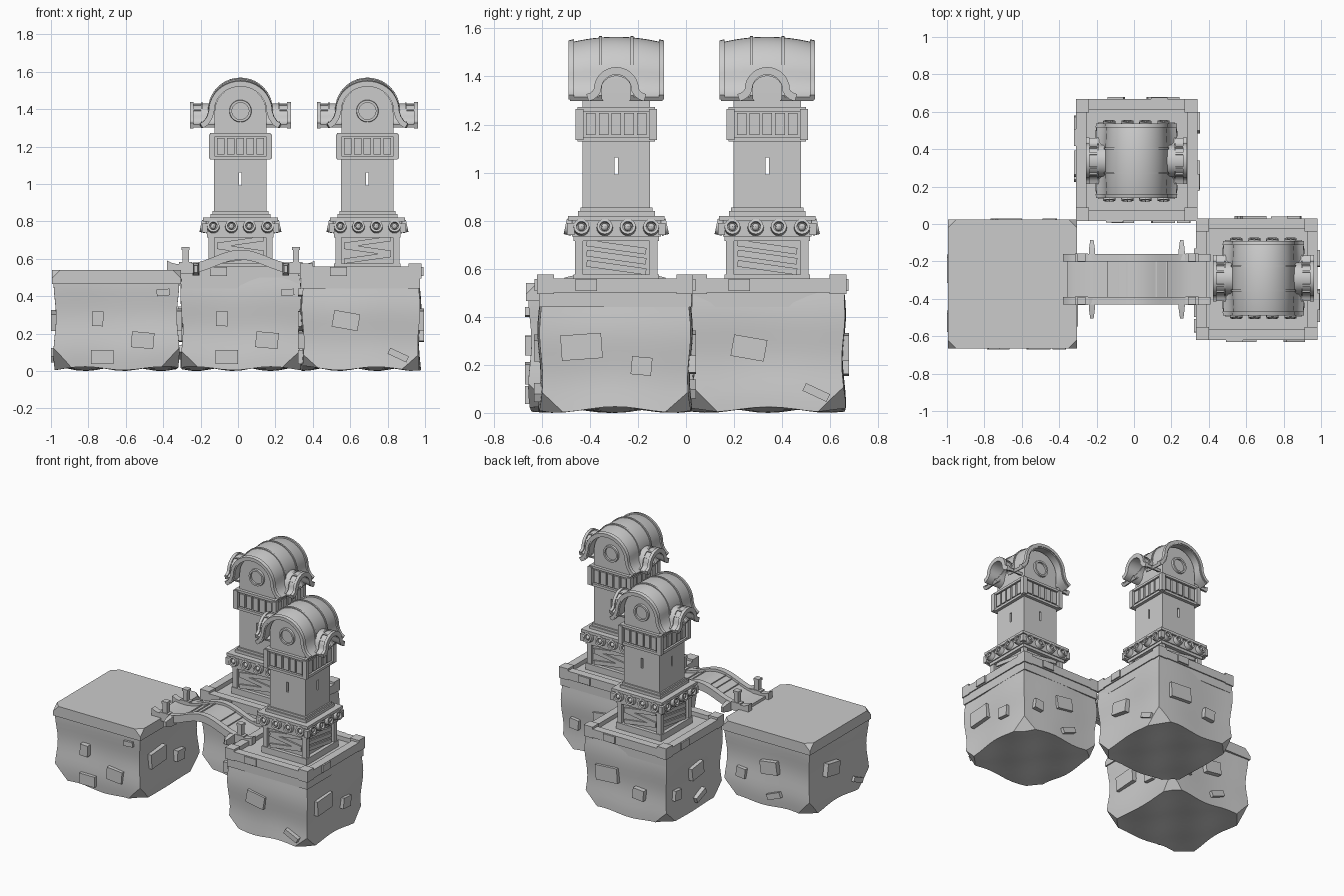
import bpy, bmesh
from math import sin, cos, pi, radians
from mathutils import Matrix, Vector

if "Cube" in bpy.data.objects:
    bpy.data.objects.remove(bpy.data.objects["Cube"])

I4 = Matrix.Identity(4)
T = Matrix.Translation
SIDES = [Matrix.Rotation(k * pi / 2, 4, 'Z') for k in range(4)]   # front, right, back, left


def box(bm, c, s, m=I4, tilt=0):
    mat = m @ T(c) @ Matrix.Rotation(radians(tilt), 4, 'Y') @ Matrix.Diagonal((*s, 1))
    bmesh.ops.create_cube(bm, size=1, matrix=mat)


def slab(bm, half, z0, z1):
    box(bm, (0, 0, (z0 + z1) / 2), (2 * half, 2 * half, z1 - z0))


def loft(bm, rings, closed=False, m=I4):
    vs = [[bm.verts.new(m @ Vector(p)) for p in r] for r in rings]
    n = len(vs[0])
    faces = []
    for a, b in zip(vs, vs[1:] + vs[:1] if closed else vs[1:]):
        faces += [bm.faces.new((a[i], a[(i + 1) % n], b[(i + 1) % n], b[i])) for i in range(n)]
    if not closed:
        faces += [bm.faces.new(vs[0]), bm.faces.new(vs[-1])]
    bmesh.ops.recalc_face_normals(bm, faces=faces)


def ring(bm, m, r_out, r_in, depth, seg=20):
    # flat ring whose axis is local y
    prof = [(r_out, 0), (r_out * .96, -depth), (r_in, -depth), (r_in, 0)]
    loft(bm, [[(r * cos(a), y, r * sin(a)) for r, y in prof]
              for a in (2 * pi * i / seg for i in range(seg))], True, m)


def finish(name, bm, loc=(0, 0, 0)):
    me = bpy.data.meshes.new(name)
    bm.to_mesh(me)
    bm.free()
    ob = bpy.data.objects.new(name, me)
    ob.location = loc
    bpy.context.collection.objects.link(ob)
    return ob


def cut(ob, bm):
    cutter = finish("cutter", bm, ob.location)
    cutter.hide_render = True
    mod = ob.modifiers.new("cut", 'BOOLEAN')
    mod.operation, mod.object, mod.solver = 'DIFFERENCE', cutter, 'EXACT'
    bpy.context.view_layer.objects.active = ob
    bpy.ops.object.modifier_apply(modifier="cut")
    bpy.data.objects.remove(cutter)


def trim_corners(bm, half, z, up):
    for sx in (-1, 1):
        for sy in (-1, 1):
            bmesh.ops.bisect_plane(bm, geom=bm.verts[:] + bm.edges[:] + bm.faces[:],
                                   plane_co=(sx * half, sy * half, z),
                                   plane_no=(sx, sy, up), clear_outer=True)
            bmesh.ops.holes_fill(bm, edges=[e for e in bm.edges if e.is_boundary])


# stone patterns on a rock face: along, height, width, tall, tilt
STONES = {
    1: [(-.08, .27, .14, .09, 10), (.2, .085, .11, .035, 25)],
    2: [(-.14, .275, .17, .105, -4), (.11, .195, .085, .075, 5)],
    3: [(-.1, .28, .06, .08, 2), (.14, .165, .12, .085, 5), (-.075, .075, .12, .075, 0), (.25, .42, .07, .035, -5)],
    4: [(.02, .29, .13, .09, -8), (.06, .1, .11, .04, -22), (-.2, .2, .07, .07, 6)],
}


def rock(name, loc, half, top, faces, seed):
    bm = bmesh.new()
    bmesh.ops.create_cube(bm, size=2)
    bmesh.ops.subdivide_edges(bm, edges=bm.edges[:], cuts=11, use_grid_fill=True)
    for v in bm.verts:
        x, y, z = v.co
        w = .03 + .02 * sin(4 * z + seed)
        v.co = (half * x * (1 - w - .015 * sin(3 * y + seed)),
                half * y * (1 - w - .015 * sin(3 * x + seed + 1)),
                top * (z + 1) / 2 + (1 - z) / 2 * (.014 + .014 * sin(5 * x + seed) * cos(4 * y)))
    trim_corners(bm, half * .97, .1, -1)
    finish(name + "_rock", bm, loc)
    bm = bmesh.new()
    for m, kind in zip(SIDES, faces):
        for u, z, w, h, t in STONES[kind]:
            box(bm, (u, -half + .01, z), (w, .05, h), m, t)
    finish(name + "_stones", bm, loc)


def parapet(name, loc, h):
    bm = bmesh.new()
    slab(bm, h - .008, .44, .50)
    slab(bm, h - .04, .49, .53)
    for m in SIDES:
        box(bm, (.0275, -h + .0275, .53), (2 * h - .055, .055, .06), m)
        box(bm, (h - .035, -h + .035, .535), (.07, .07, .08), m)
        box(bm, (-.12, -h + .015, .532), (.09, .05, .05), m)
    finish(name + "_parapet", bm, loc)


def ogee(flare, r, z0, zc, n=14):
    # bell arch outline with outward curling feet
    d = zc - z0
    foot = [(flare, z0), (r + (flare - r) * .55, z0 + d * .2), (r + (flare - r) * .2, z0 + d * .55)]
    arc = [(r * cos(pi * i / n), zc + r * sin(pi * i / n)) for i in range(n + 1)]
    return foot + arc + [(-x, z) for x, z in reversed(foot)]


def shell(pts, out, inn):
    # closed cross-section made by offsetting an outline both ways
    a, b = [], []
    for i, p in enumerate(pts):
        q0, q1 = Vector(pts[max(i - 1, 0)]), Vector(pts[min(i + 1, len(pts) - 1)])
        t = (q1 - q0).normalized()
        n = Vector((t.y, -t.x))
        a.append(Vector(p) + n * out)
        b.append(Vector(p) - n * inn)
    return a + b[::-1]


MAIN = ogee(.222, .168, 1.315, 1.397, 20)
DORMER = ogee(.122, .085, 1.318, 1.345)


def roof_ring(y, out, inn):
    t = (y / .197) ** 2
    pts = [(x * (1 - .05 * t), 1.315 + (z - 1.315) * (1 - .1 * t)) for x, z in MAIN]
    return [(p.x, y, p.y) for p in shell(pts, out, inn)]


def tower(name, loc):
    # pedestal with corner posts and slanted boards
    bm = bmesh.new()
    slab(bm, .178, .52, .575)
    slab(bm, .152, .57, .72)
    slab(bm, .178, .715, .735)
    for k, m in enumerate(SIDES):
        box(bm, (.155, -.155, .65), (.034, .034, .16), m)
        for j, z in enumerate((.605, .648, .69)):
            tilt = 8 if k % 2 or j % 2 else -8
            box(bm, (0, -.155, z), (.25, .016, .027), m, tilt)
    finish(name + "_pedestal", bm, loc)

    # collar carrying round bosses
    bm = bmesh.new()
    slab(bm, .185, .735, .80)
    slab(bm, .2, .80, .82)
    slab(bm, .16, .82, .84)
    slab(bm, .15, .84, .855)
    for m in SIDES:
        box(bm, (.19, -.19, .765), (.03, .03, .05), m)
        for u in (-.145, -.048, .048, .145):
            mm = m @ T((u, -.183, .77)) @ Matrix.Rotation(radians(-12), 4, 'X')
            ring(bm, mm, .034, .021, .03, 16)
            bmesh.ops.create_uvsphere(bm, u_segments=10, v_segments=6, radius=.016,
                                      matrix=mm @ T((0, -.014, 0)))
    finish(name + "_boss_collar", bm, loc)

    # shaft with see-through slits
    bm = bmesh.new()
    slab(bm, .14, .84, 1.15)
    shaft = finish(name + "_shaft", bm, loc)
    for s in ((.4, .014, .07), (.014, .4, .07)):
        bm = bmesh.new()
        box(bm, (0, 0, 1.027), s)
        cut(shaft, bm)

    # panelled upper gallery
    bm = bmesh.new()
    slab(bm, .146, 1.13, 1.27)
    slab(bm, .162, 1.13, 1.148)
    slab(bm, .162, 1.255, 1.272)
    for m in SIDES:
        box(bm, (.153, -.153, 1.2), (.032, .032, .13), m)
        for i in range(5):
            box(bm, ((i - 2) * .053, -.15, 1.202), (.04, .018, .09), m)
    finish(name + "_gallery", bm, loc)

    # arched gable house and round windows
    arch = [(-.14, 1.26), (.14, 1.26)] + [(.138 * cos(pi * i / 20), 1.385 + .138 * sin(pi * i / 20)) for i in range(21)]
    bm = bmesh.new()
    loft(bm, [[(x, y, z) for x, z in arch] for y in (-.14, .14)])
    finish(name + "_gable_house", bm, loc)
    bm = bmesh.new()
    for m in SIDES[::2]:
        ring(bm, m @ T((0, -.138, 1.39)), .06, .045, .016, 28)
    finish(name + "_round_windows", bm, loc)

    # bulging barrel roof, opened under the dormers
    bm = bmesh.new()
    loft(bm, [roof_ring(-.192 + .384 * i / 12, 0, .02) for i in range(13)])
    roof = finish(name + "_roof", bm, loc)
    bm = bmesh.new()
    bmesh.ops.create_cone(bm, cap_ends=True, segments=24, radius1=.066, radius2=.066, depth=.7,
                          matrix=T((0, 0, 1.336)) @ Matrix.Rotation(pi / 2, 4, 'Y'))
    cut(roof, bm)
    for m_name, ys, w, out in (("ribs", (-.065, .065), .012, .006), ("rims", (-.188, .188), .022, .01)):
        bm = bmesh.new()
        for y in ys:
            loft(bm, [roof_ring(y - w / 2, out, .012), roof_ring(y + w / 2, out, .012)])
        if m_name == "ribs":
            cutm = bm
        finish(name + "_roof_" + m_name, bm, loc)

    # side dormers
    bm = bmesh.new()
    for m in SIDES[1::2]:
        for y0, y1, out, inn in ((-.13, -.26, 0, .018), (-.25, -.27, .009, .022), (-.2, -.21, .006, .01)):
            loft(bm, [[(p.x, y, p.y) for p in shell(DORMER, out, inn)] for y in (y0, y1)], False, m)
        for a in (35, 65, 115, 145):
            r = Matrix.Rotation(radians(90 - a), 4, 'Y')
            box(bm, (0, -.235, .086), (.01, .06, .012), m @ T((0, 0, 1.345)) @ r)
    finish(name + "_dormers", bm, loc)


# rock islands
rock("left_island", (-.65, -.32, 0), .335, .5, (3, 2, 4, 1), 1.0)
rock("back_island", (.015, .342, 0), .322, .5, (3, 1, 2, 4), 2.2)
rock("right_island", (.657, -.295, 0), .322, .5, (1, 2, 4, 3), 3.4)
bm = bmesh.new()
slab(bm, .345, .465, .54)
trim_corners(bm, .345, .495, 1)
finish("left_island_top", bm, (-.65, -.32, 0))
parapet("back", (.015, .342, 0), .325)
parapet("right", (.657, -.295, 0), .325)

# towers
tower("back_tower", (.013, .338, 0))
tower("right_tower", (.692, -.29, 0))


# arched bridge
def bridge_z(x):
    if abs(x) > .36:
        return .555 + (abs(x) - .36) * .5
    return .555 + (.075 * (.5 + .5 * cos(pi * x / .29)) if abs(x) < .29 else 0)


def bridge_strip(bm, half, y0, y1, up, down):
    xs = [-half + 2 * half * i / 32 for i in range(33)]
    loft(bm, [[(x, y, bridge_z(x) + d) for y, d in ((y0, up), (y1, up), (y1, -down), (y0, -down))] for x in xs])


bridge = (.015, -.295, 0)
bm = bmesh.new()
bridge_strip(bm, .37, -.1, .1, 0, .025)
for x in (-.155, -.1, -.055, .105, .16):
    box(bm, (x, 0, bridge_z(x)), (.008, .19, .012))
finish("bridge_deck", bm, bridge)
bm = bmesh.new()
for s in (-1, 1):
    bridge_strip(bm, .395, s * .115 - .02, s * .115 + .02, .018, .035)
finish("bridge_rails", bm, bridge)
bm = bmesh.new()
for sx in (-1, 1):
    for m in SIDES[::2]:
        box(bm, (sx * .295, -.115, .59), (.034, .034, .14), m)
        box(bm, (sx * .295, -.115, .655), (.042, .042, .016), m)
        box(bm, (sx * .295, -.115, .56), (.07, .045, .045), m)
        loft(bm, [[(sx * .24 + a * w, y, .545 + b * h) for a, b in ((-1, -1), (1, -1), (1, 1), (-1, 1))]
                  for y, w, h in ((-.1, .018, .035), (-.16, .016, .03), (-.21, .009, .018))], False, m)
finish("bridge_posts", bm, bridge)

# smooth curved surfaces, keep edges crisp
for ob in bpy.context.scene.objects:
    ob.select_set(True)
    bpy.context.view_layer.objects.active = ob
bpy.ops.object.shade_smooth_by_angle(angle=radians(32))
